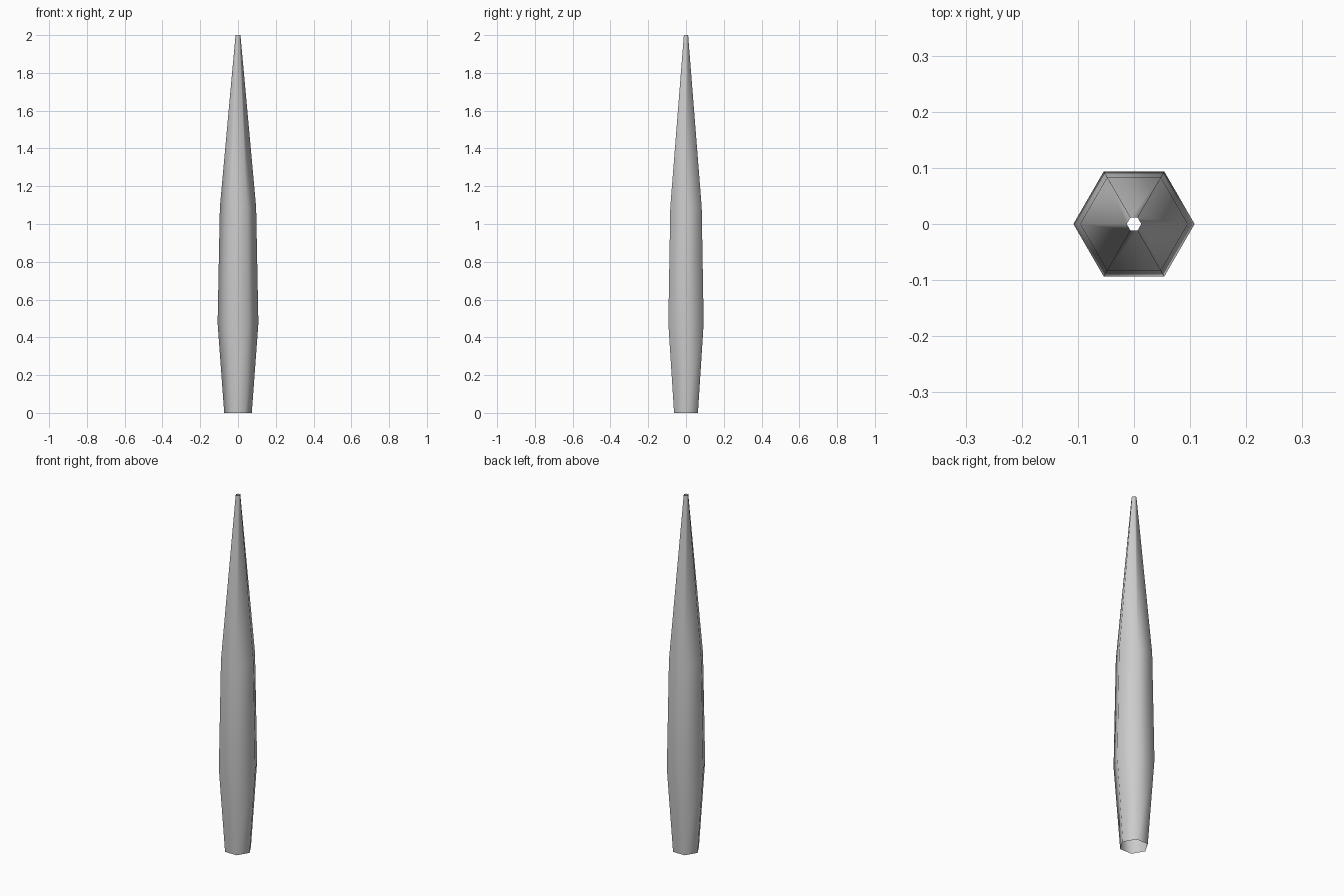
import bpy, bmesh
from math import cos, sin, pi

if "Cube" in bpy.data.objects:
    bpy.data.objects.remove(bpy.data.objects["Cube"])

SIDES = 6
# (radius, height) profile from open base to open tip
PROFILE = [(0.073, 0.0), (0.108, 0.475), (0.096, 1.09), (0.013, 2.0)]

# Hollow six-sided tapered shaft, open at both ends
bm = bmesh.new()
rings = [[bm.verts.new((r * cos(2 * pi * i / SIDES), r * sin(2 * pi * i / SIDES), z))
          for i in range(SIDES)] for r, z in PROFILE]
for low, high in zip(rings, rings[1:]):
    for i in range(SIDES):
        j = (i + 1) % SIDES
        face = bm.faces.new((low[i], low[j], high[j], high[i]))
        face.smooth = True

mesh = bpy.data.meshes.new("tapered_shaft")
bm.to_mesh(mesh)
bm.free()
shaft = bpy.data.objects.new("tapered_shaft", mesh)
bpy.context.collection.objects.link(shaft)
